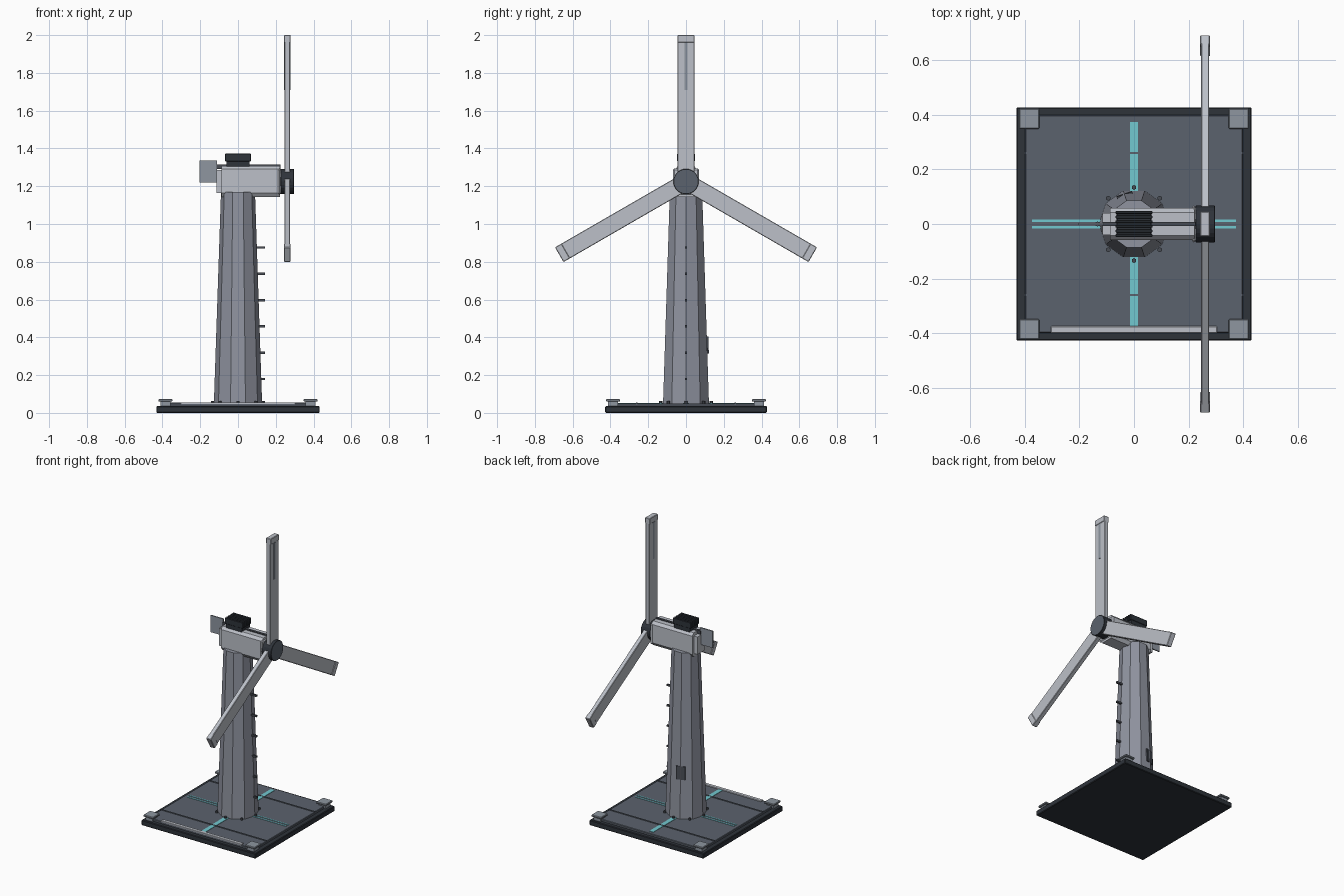
import bpy, bmesh, math
from mathutils import Matrix, Vector

if "Cube" in bpy.data.objects:
    bpy.data.objects.remove(bpy.data.objects["Cube"], do_unlink=True)


def material(name, hex_code):
    srgb = [int(hex_code[i:i + 2], 16) / 255 for i in (0, 2, 4)]
    rgba = [((c + 0.055) / 1.055) ** 2.4 for c in srgb] + [1.0]
    m = bpy.data.materials.new(name)
    m.use_nodes = True
    m.diffuse_color = rgba
    m.node_tree.nodes["Principled BSDF"].inputs["Base Color"].default_value = rgba
    return m


PALE = material("pale_grey", "bcc0c8")
TOWER = material("tower_grey", "9094a0")
PAD = material("pad_grey", "8e96a0")
SLATE = material("slate", "5b626d")
DARK = material("charcoal", "2e333a")
IRON = material("iron_grey", "484c54")
CYAN = material("cyan", "72c8d0")


def finish(name, bm, mats, bevel=0.0):
    bmesh.ops.recalc_face_normals(bm, faces=bm.faces)
    mesh = bpy.data.meshes.new(name)
    bm.to_mesh(mesh)
    bm.free()
    ob = bpy.data.objects.new(name, mesh)
    bpy.context.collection.objects.link(ob)
    for m in mats:
        mesh.materials.append(m)
    if bevel:
        mod = ob.modifiers.new("Bevel", "BEVEL")
        mod.width, mod.segments = bevel, 1
    return ob


def box(name, x, y, z, mat, bevel=0.0):
    """Box from (min, max) pairs on each axis."""
    bm = bmesh.new()
    bmesh.ops.create_cube(bm, size=1)
    for v in bm.verts:
        v.co = Vector(r[0] if c < 0 else r[1] for r, c in zip((x, y, z), v.co))
    return finish(name, bm, [mat], bevel)


def cone(name, sides, r1, r2, depth, matrix, mats, bevel=0.0):
    bm = bmesh.new()
    bmesh.ops.create_cone(bm, cap_ends=True, segments=sides, radius1=r1,
                          radius2=r2, depth=depth, matrix=matrix)
    return bm if name is None else finish(name, bm, mats, bevel)


def prism_x(name, profile, x, mat):
    """Closed (y, z) profile extruded along x."""
    bm = bmesh.new()
    face = bm.faces.new([bm.verts.new((x[0], y, z)) for y, z in profile])
    ext = bmesh.ops.extrude_face_region(bm, geom=[face])["geom"]
    bmesh.ops.translate(bm, vec=(x[1] - x[0], 0, 0),
                        verts=[g for g in ext if isinstance(g, bmesh.types.BMVert)])
    return finish(name, bm, [mat])


# Platform: dark skirt, slate deck, seams and front sill
box("base_skirt", (-.432, .432), (-.428, .428), (0, .036), DARK, .004)
box("base_deck", (-.4, .4), (-.4, .4), (.03, .05), SLATE, .003)
box("front_sill", (-.305, .305), (-.4, -.375), (.045, .056), PALE, .002)
for s, side in ((-1, "front"), (1, "back")):
    box(f"{side}_deck_seam", (-.4, .4), (s * .26 - .004, s * .26 + .004), (.048, .054), SLATE)
    y = sorted((s * .11, s * .375))
    box(f"{side}_cyan_strip", (-.015, .015), y, (.049, .0525), CYAN)
for s, side in ((-1, "right"), (1, "left")):
    x = sorted((s * .1, s * .375))
    for k in (-1, 1):
        box(f"{side}_cyan_line", x, (k * .012 - .004, k * .012 + .004), (.049, .0525), CYAN)

# Corner posts with wider caps
for sx in (-1, 1):
    for sy in (-1, 1):
        cx, cy = sx * .384, sy * .386
        box("corner_post", (cx - .026, cx + .026), (cy - .026, cy + .026), (.03, .062), PAD)
        box("corner_cap", (cx - .037, cx + .037), (cy - .037, cy + .037), (.06, .073), PAD, .003)

# Ten-sided tapered tower, a flat facing each side along x
turn = Matrix.Translation((0, 0, .605)) @ Matrix.Rotation(math.pi / 10, 4, "Z")
cone("tower", 10, .128, .09, 1.13, turn, [TOWER])
for i in range(8):
    a = i * math.pi / 4
    cone("anchor_bolt", 6, .009, .009, .016,
         Matrix.Translation((.134 * math.cos(a), .134 * math.sin(a), .054)), [IRON])

# Service hatch on a rear flat
hatch = box("service_hatch", (-.004, .004), (-.03, .03), (-.045, .045), IRON)
a = math.radians(108)
hatch.matrix_world = (Matrix.Translation((.112 * math.cos(a), .112 * math.sin(a), .36))
                      @ Matrix.Rotation(a, 4, "Z") @ Matrix.Rotation(-.032, 4, "Y"))

# Climbing rungs
for i in range(6):
    z = .18 + i * .139
    box("climbing_rung", (.075, .142), (-.006, .006), (z - .006, z + .006), IRON)

# Nacelle with chamfered section, collar, roof rail and tail fin
half = [(.058, 1.165), (.058, 1.29), (.042, 1.308)]
profile = [(.042, 1.143)] + half
profile += [(-y, z) for y, z in reversed(profile)]
prism_x("nacelle", profile, (-.088, .222), PALE)
low = [(.04, 1.165), (.04, 1.285), (-.04, 1.285), (-.04, 1.165)]
prism_x("nacelle_tail", low, (-.115, -.08), PALE)
box("nacelle_collar", (.212, .228), (-.068, .068), (1.155, 1.295), PALE, .01)
box("roof_rail", (-.115, .225), (-.008, .008), (1.29, 1.314), IRON)
box("tail_fin", (-.205, -.11), (-.004, .004), (1.22, 1.335), PAD)

# Roof vent with slats running lengthwise
box("vent_base", (-.06, .06), (-.045, .045), (1.3, 1.335), DARK)
box("vent_body", (-.064, .064), (-.046, .046), (1.33, 1.36), DARK, .004)
for i in range(6):
    y = -.0425 + i * .017
    box("vent_slat", (-.068, .068), (y - .005, y + .005), (1.332, 1.372), DARK, .002)

# Hub: dark rim, slate face disc
HUB = Matrix.Translation((.261, 0, 1.225))
bm = cone(None, 24, .067, .067, .072, HUB @ Matrix.Rotation(math.pi / 2, 4, "Y"), [])
for f in bm.faces:
    f.normal_update()
    f.material_index = 1 if f.normal.x > .9 else 0
finish("rotor_hub", bm, [DARK, SLATE], .002)

# Three blades with tip caps; the upright one carries a slim stiffener
for i in range(3):
    spin = HUB @ Matrix.Rotation(i * math.tau / 3, 4, "X")
    parts = [box("blade", (-.015, .015), (-.045, .045), (.03, .772), PALE, .003),
             box("blade_tip", (-.018, .018), (-.045, .045), (.735, .775), PALE, .003)]
    if i == 0:
        parts.append(box("blade_stiffener", (-.018, .018), (-.008, .008), (.485, .735), PAD))
    for p in parts:
        p.matrix_world = spin
